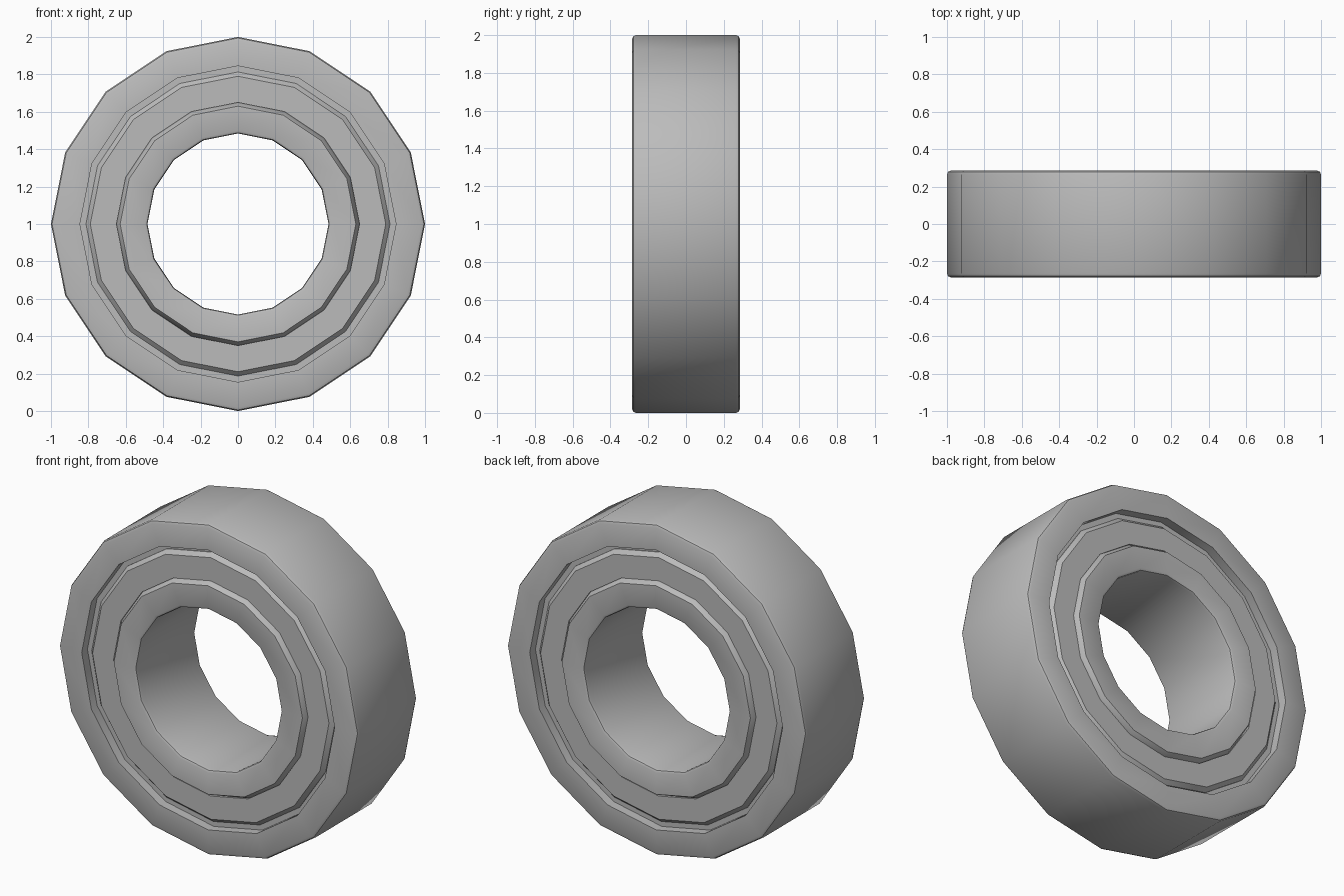
import bpy, bmesh, math

cube = bpy.data.objects.get("Cube")
if cube:
    bpy.data.objects.remove(cube, do_unlink=True)

SIDES = 16

steel = bpy.data.materials.new("brushed grey steel")
steel.use_nodes = True
grey = (0.5, 0.5, 0.5, 1)
steel.diffuse_color = grey
steel.node_tree.nodes["Principled BSDF"].inputs["Base Color"].default_value = grey


def lathe(name, half_profile):
    """Spin a (radius, depth) half profile, mirrored front to back, about the y axis."""
    profile = half_profile + [(r, -d) for r, d in reversed(half_profile)]
    bm = bmesh.new()
    rings = []
    for i in range(SIDES):
        a = math.tau * i / SIDES
        rings.append([bm.verts.new((r * math.cos(a), d, 1 + r * math.sin(a)))
                      for r, d in profile])
    n = len(profile)
    for i in range(SIDES):
        here, nxt = rings[i], rings[(i + 1) % SIDES]
        for j in range(n):
            k = (j + 1) % n
            bm.faces.new((here[j], here[k], nxt[k], nxt[j]))
    bmesh.ops.recalc_face_normals(bm, faces=bm.faces)
    mesh = bpy.data.meshes.new(name)
    bm.to_mesh(mesh)
    bm.free()
    mesh.materials.append(steel)
    obj = bpy.data.objects.new(name, mesh)
    bpy.context.collection.objects.link(obj)
    bpy.ops.object.select_all(action="DESELECT")
    obj.select_set(True)
    bpy.context.view_layer.objects.active = obj
    bpy.ops.object.shade_smooth_by_angle(angle=math.radians(40))
    return obj


FACE = 0.285

# Outer race: rounded rim, inner wall dropping to the seal groove
lathe("outer_race", [(0.80, 0.23), (0.845, 0.23), (0.845, FACE),
                     (0.98, FACE), (0.994, FACE - 0.006), (1.0, FACE - 0.02)])

# Seal: flat ring with a chamfered outer edge
lathe("seal", [(0.65, 0.26), (0.79, 0.26), (0.813, 0.235), (0.813, 0.20)])

# Inner race: rounded bore, chamfered shoulder
lathe("inner_race", [(0.484, FACE - 0.02), (0.488, FACE - 0.006), (0.50, FACE),
                     (0.63, FACE), (0.658, 0.235), (0.658, 0.20)])
